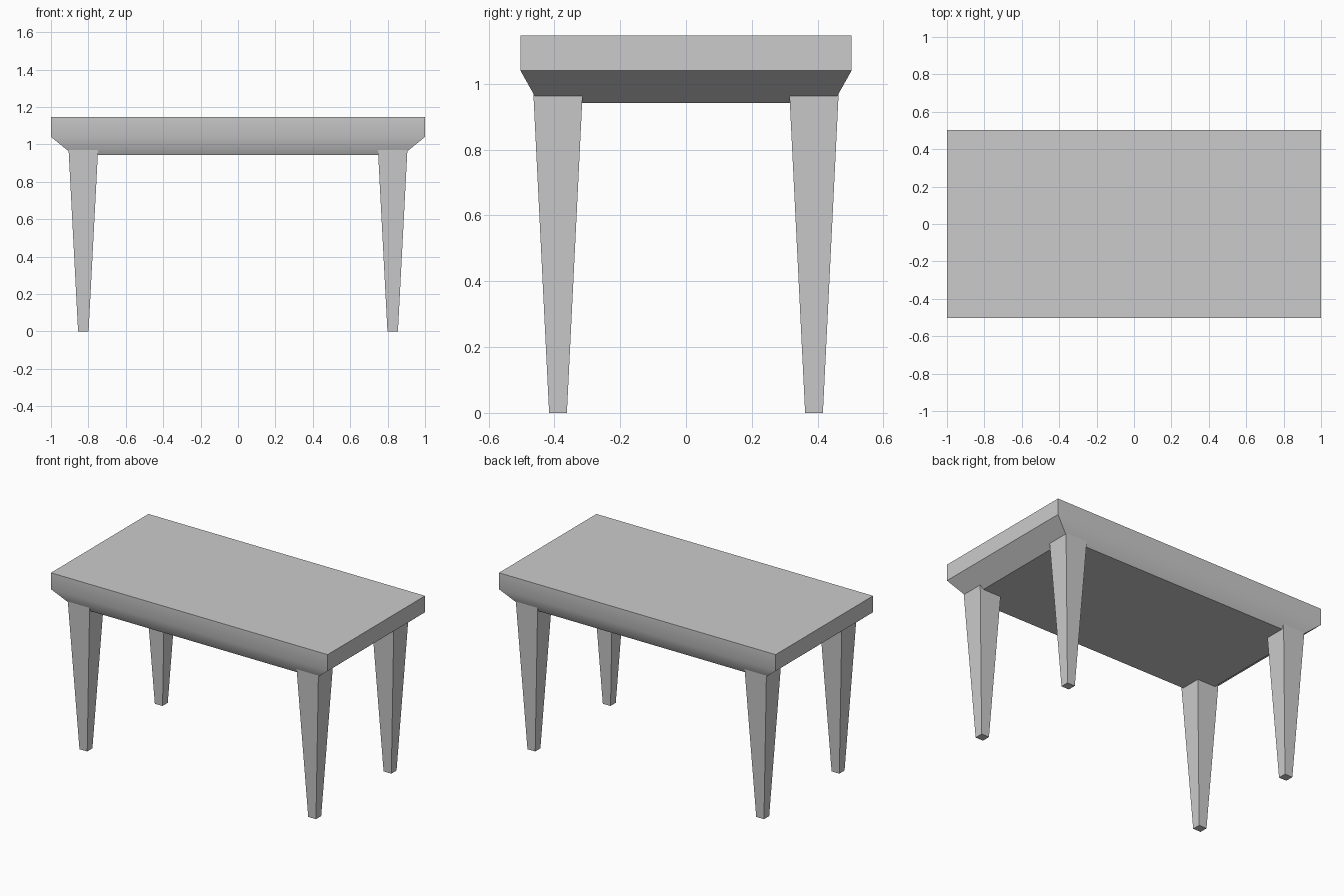
import bpy, bmesh, math

old = bpy.data.objects.get("Cube")
if old:
    bpy.data.objects.remove(old, do_unlink=True)

GREY = (0.6, 0.6, 0.6, 1.0)
grey = bpy.data.materials.new("plain grey")
grey.use_nodes = True
grey.diffuse_color = GREY
grey.node_tree.nodes["Principled BSDF"].inputs["Base Color"].default_value = GREY


def loft(name, sections, centre=(0, 0)):
    """Closed solid through rectangles given as (half_x, half_y, z), bottom to top."""
    bm = bmesh.new()
    rings = []
    for hx, hy, z in sections:
        corners = [(-1, -1), (1, -1), (1, 1), (-1, 1)]
        rings.append([bm.verts.new((centre[0] + sx * hx, centre[1] + sy * hy, z))
                      for sx, sy in corners])
    bm.faces.new(rings[0][::-1])
    bm.faces.new(rings[-1])
    for low, high in zip(rings, rings[1:]):
        for i in range(4):
            j = (i + 1) % 4
            bm.faces.new((low[i], low[j], high[j], high[i]))
    mesh = bpy.data.meshes.new(name)
    bm.to_mesh(mesh)
    bm.free()
    mesh.materials.append(grey)
    obj = bpy.data.objects.new(name, mesh)
    bpy.context.collection.objects.link(obj)
    return obj


# Table top: straight edge band over an undercut that slopes in to the underside
top = loft("table_top", [(0.88, 0.448, 0.942), (1.0, 0.503, 1.04), (1.0, 0.503, 1.147)])
bpy.ops.object.select_all(action='DESELECT')
top.select_set(True)
bpy.context.view_layer.objects.active = top
bpy.ops.object.shade_smooth_by_angle(angle=math.radians(30))

# Four square legs tapering to the floor, let into the undercut
for side, sx in (("left", 1), ("right", -1)):
    for end, sy in (("front", -1), ("back", 1)):
        loft(f"{end}_{side}_leg", [(0.028, 0.027, 0), (0.079, 0.075, 0.975)],
             (sx * 0.827, sy * 0.389))
